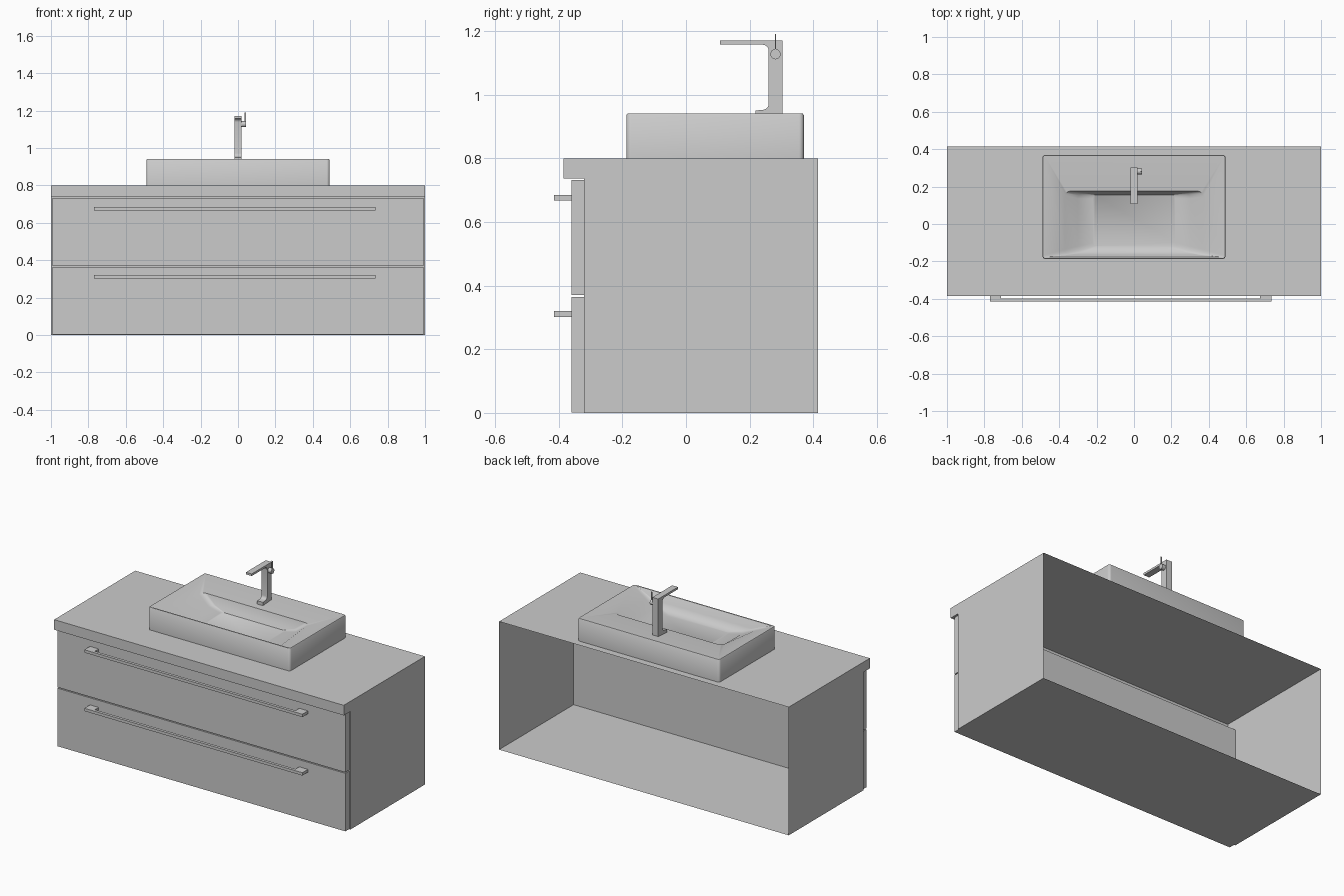
import bpy, bmesh
from math import cos, sin, pi, radians

if "Cube" in bpy.data.objects:
    bpy.data.objects.remove(bpy.data.objects["Cube"])


def finish(name, bm, smooth=None):
    bmesh.ops.recalc_face_normals(bm, faces=bm.faces[:])
    me = bpy.data.meshes.new(name)
    bm.to_mesh(me)
    bm.free()
    ob = bpy.data.objects.new(name, me)
    bpy.context.collection.objects.link(ob)
    if smooth:
        bpy.ops.object.select_all(action='DESELECT')
        ob.select_set(True)
        bpy.context.view_layer.objects.active = ob
        bpy.ops.object.shade_smooth_by_angle(angle=radians(smooth))
    return ob


def prism(name, pts, a, b, axis='x', open_edge=None, smooth=None):
    """Extrude an outline: (y, z) points along x, or (x, y) points along z."""
    bm = bmesh.new()
    place = (lambda p, t: (t, p[0], p[1])) if axis == 'x' else (lambda p, t: (p[0], p[1], t))
    r0, r1 = [[bm.verts.new(place(p, t)) for p in pts] for t in (a, b)]
    bm.faces.new(r0)
    bm.faces.new(r1)
    n = len(pts)
    for i in range(n):
        if i != open_edge:
            j = (i + 1) % n
            bm.faces.new((r0[i], r0[j], r1[j], r1[i]))
    return finish(name, bm, smooth)


def rect(u0, u1, v0, v1):
    return [(u0, v0), (u1, v0), (u1, v1), (u0, v1)]


def arc(cx, cy, r, a0, a1, n=6):
    return [(cx + r * cos(radians(a0 + (a1 - a0) * i / n)),
             cy + r * sin(radians(a0 + (a1 - a0) * i / n))) for i in range(n + 1)]


def rounded(hx, y0, y1, r):
    return (arc(hx - r, y1 - r, r, 0, 90, 5) + arc(-hx + r, y1 - r, r, 90, 180, 5)
            + arc(-hx + r, y0 + r, r, 180, 270, 5) + arc(hx - r, y0 + r, r, 270, 360, 5))


# Cabinet shell with overhanging top, open at the back
prism("cabinet_body", [(.415, .8), (-.385, .8), (-.385, .737), (-.32, .737),
                       (-.32, 0), (.415, 0)], -1, 1, open_edge=5)

# Two drawers, each with a long bar handle
for tag, z0, z1, hz in (("lower", .002, .364, .302), ("upper", .37, .732, .667)):
    prism(tag + "_drawer_front", rect(-.36, -.32, z0, z1), -.993, .993)
    prism(tag + "_handle", [(-.77, -.36), (-.77, -.415), (.735, -.415), (.735, -.36),
                            (.675, -.36), (.675, -.397), (-.71, -.397), (-.71, -.36)],
          hz, hz + .018, axis='z')

# Basin: rounded loops from the outer foot over the rim down to the floor
# (half width, front y, back y, corner radius, z at front, z at back)
loops = [(.489, -.187, .37, .015, .80, .80),
         (.489, -.187, .37, .015, .936, .936),
         (.486, -.184, .367, .013, .94, .94),
         (.478, -.177, .360, .012, .94, .94),
         (.37, -.165, .176, .03, .892, .926),
         (.30, -.150, .166, .03, .864, .872),
         (.22, -.12, .155, .02, .85, .85)]
bm = bmesh.new()
prev = None
for hx, y0, y1, r, zf, zb in loops:
    ring = [bm.verts.new((x, y, zf + (zb - zf) * (y - y0) / (y1 - y0)))
            for x, y in rounded(hx, y0, y1, r)]
    if prev:
        for i in range(len(ring)):
            j = (i + 1) % len(ring)
            bm.faces.new((prev[i], prev[j], ring[j], ring[i]))
    prev = ring
bm.faces.new(prev)
finish("basin", bm, 40)

# Tap: foot, column and flat spout in one side profile
profile = ([(.303, .925), (.303, 1.17), (.107, 1.17), (.107, 1.157)]
           + arc(.24, 1.137, .02, 90, 0) + arc(.24, .972, .02, 0, -90)
           + [(.218, .95), (.218, .925)])
prism("tap_body", profile, -.02, .02, smooth=30)

# Tap knob and lever
prism("tap_knob", arc(.281, 1.127, .016, 0, 345, 23), .02, .043, smooth=30)
prism("tap_lever", rect(.279, .283, 1.12, 1.19), .035, .044)
